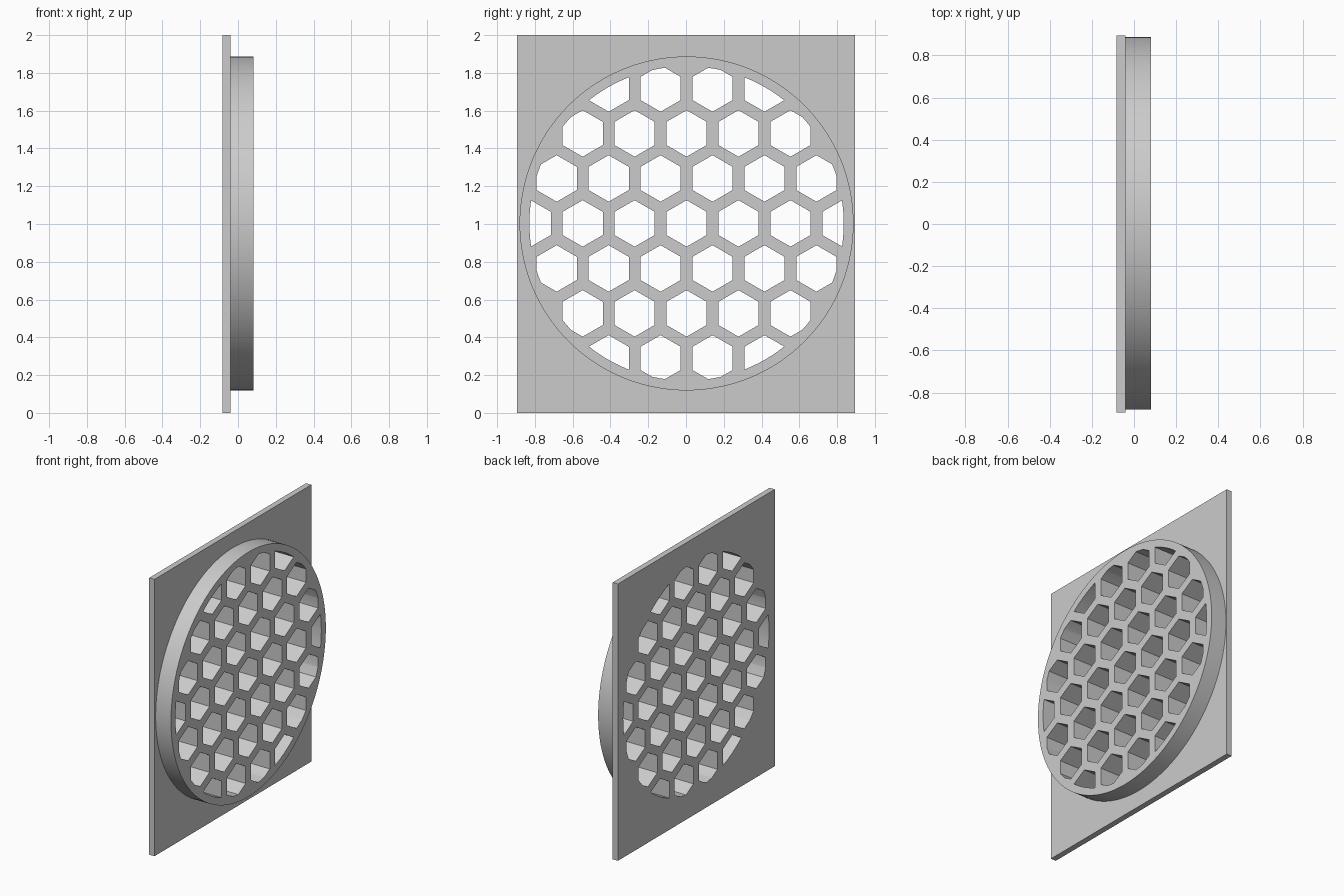
import bpy, bmesh, math

if "Cube" in bpy.data.objects:
    bpy.data.objects.remove(bpy.data.objects["Cube"])

CY, CZ = 0.003, 1.003            # centre of the round vent
X0, X1, X2 = -0.083, -0.041, 0.081  # plate back, plate front, disc front
DISC_R, HOLE_LIMIT_R = 0.884, 0.832
PITCH, HEX_R = 0.275, 0.123


def prism(bm, pts, xa, xb):
    """Extrude a (y, z) outline along x; return its front face."""
    a = [bm.verts.new((xa, y, z)) for y, z in pts]
    b = [bm.verts.new((xb, y, z)) for y, z in pts]
    bm.faces.new(a[::-1])
    front = bm.faces.new(b)
    n = len(pts)
    for i in range(n):
        j = (i + 1) % n
        bm.faces.new((a[i], a[j], b[j], b[i]))
    return front


def ring(y, z, r, n):
    """Regular outline with a corner pointing up."""
    return [(y + r * math.cos(math.pi / 2 + math.tau * i / n),
             z + r * math.sin(math.pi / 2 + math.tau * i / n)) for i in range(n)]


def make(name, bm):
    bmesh.ops.recalc_face_normals(bm, faces=bm.faces[:])
    me = bpy.data.meshes.new(name)
    bm.to_mesh(me)
    bm.free()
    ob = bpy.data.objects.new(name, me)
    bpy.context.collection.objects.link(ob)
    return ob


def combine(ob, other, op):
    """Apply a boolean and drop the helper."""
    m = ob.modifiers.new(op, 'BOOLEAN')
    m.operation, m.solver, m.object = op, 'EXACT', other
    bpy.context.view_layer.objects.active = ob
    bpy.ops.object.modifier_apply(modifier=m.name)
    bpy.data.objects.remove(other)


# Rectangular back plate
bm = bmesh.new()
prism(bm, [(-0.895, 0), (0.895, 0), (0.895, 2), (-0.895, 2)], X0, X1)
grille = make("vent_grille", bm)

# Raised round disc with a rounded front rim, sunk into the plate
bm = bmesh.new()
face = prism(bm, ring(CY, CZ, DISC_R, 144), X1 - 0.02, X2)
bmesh.ops.bevel(bm, geom=face.edges[:], offset=0.025, segments=6,
                profile=0.5, affect='EDGES')
disc = make("disc", bm)

# Honeycomb of hexagon cutters, trimmed to a circle
bm = bmesh.new()
for row in range(-3, 4):
    for col in range(-4, 5):
        y = (col + 0.5 * (row % 2)) * PITCH
        z = row * PITCH * math.sqrt(3) / 2
        if math.hypot(y, z) < 0.9:
            prism(bm, ring(CY + y, CZ + z, HEX_R, 6), -0.2, 0.2)
cutter = make("honeycomb_cutter", bm)
bm = bmesh.new()
prism(bm, ring(CY, CZ, HOLE_LIMIT_R, 144), -0.3, 0.3)
combine(cutter, make("hole_limit", bm), 'INTERSECT')

combine(grille, disc, 'UNION')
combine(grille, cutter, 'DIFFERENCE')

# One grey colour
mat = bpy.data.materials.new("light_grey")
mat.diffuse_color = (0.6, 0.6, 0.6, 1)
mat.use_nodes = True
mat.node_tree.nodes["Principled BSDF"].inputs["Base Color"].default_value = mat.diffuse_color
grille.data.materials.clear()
grille.data.materials.append(mat)

# Smooth rim, flat front and back faces
bpy.ops.object.select_all(action='DESELECT')
grille.select_set(True)
bpy.context.view_layer.objects.active = grille
bpy.ops.object.shade_smooth_by_angle(angle=math.radians(30))
for p in grille.data.polygons:
    p.material_index = 0
    if abs(p.normal.x) > 0.999:
        p.use_smooth = False
